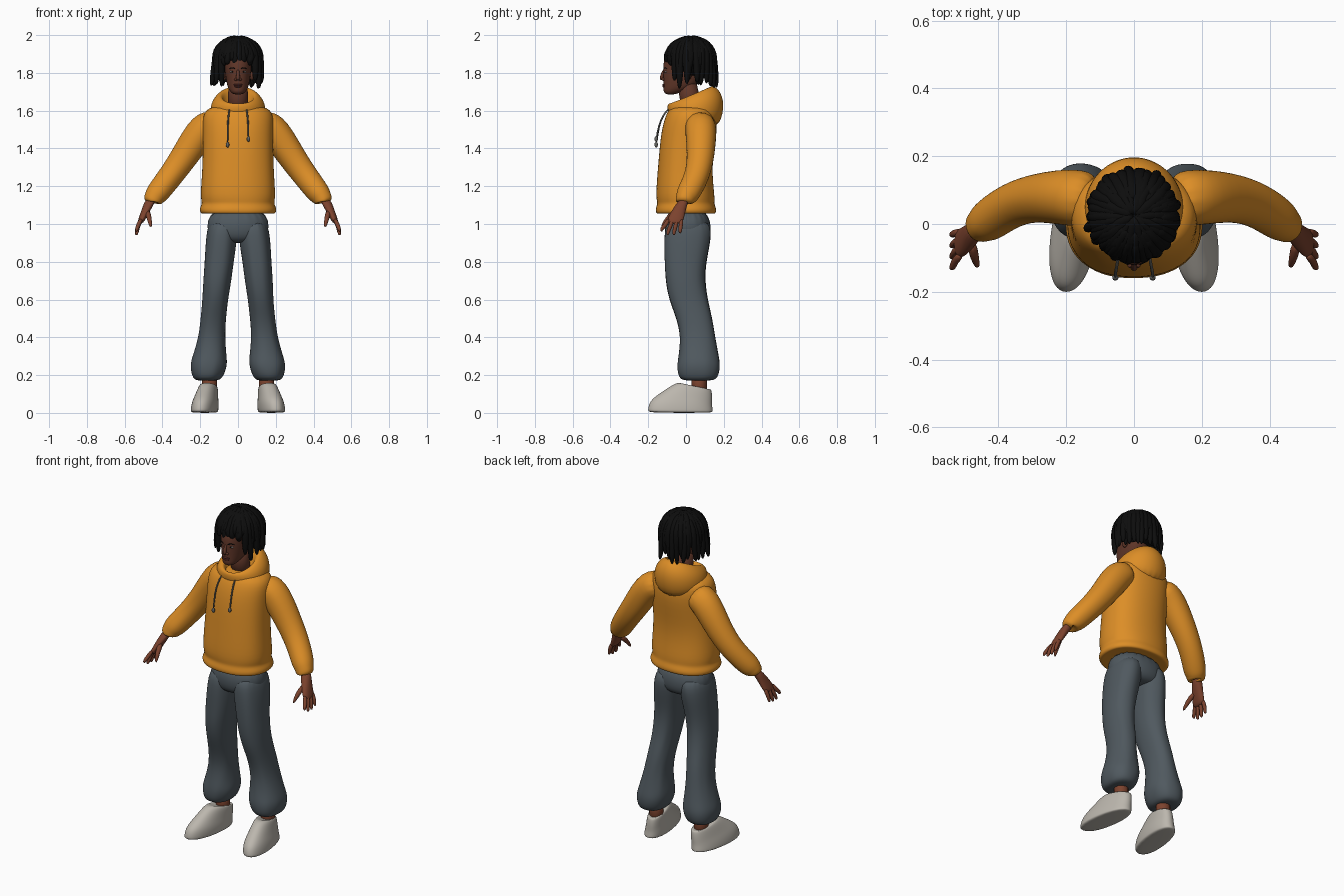
import bpy, bmesh, random
from math import sin, cos, tau, copysign
from mathutils import Vector
from random import uniform

random.seed(4)
default_cube = bpy.data.objects.get("Cube")
if default_cube:
    bpy.data.objects.remove(default_cube, do_unlink=True)


def material(name, red, green, blue):
    mat = bpy.data.materials.new(name)
    mat.use_nodes = True
    mat.diffuse_color = (red, green, blue, 1)
    shader = mat.node_tree.nodes["Principled BSDF"]
    shader.inputs["Base Color"].default_value = mat.diffuse_color
    shader.inputs["Roughness"].default_value = .8
    return mat


ORANGE = material("orange fleece", .72, .27, .02)
SLATE = material("slate trousers", .08, .1, .115)
SKIN = material("brown skin", .2, .055, .027)
FACE = material("deep brown face", .12, .038, .022)
LIP = material("dark lips", .1, .025, .02)
BLACK = material("black hair", .004, .004, .004)
SHOE = material("off white shoe", .5, .47, .42)
CORD = material("grey cord", .13, .13, .12)
EYE = material("eye white", .4, .36, .33)


def bridge(bm, rings):
    """Skin a list of point rings and cap both ends."""
    rows = [[bm.verts.new(point) for point in ring] for ring in rings]
    for lower, upper in zip(rows, rows[1:]):
        for i in range(len(lower)):
            bm.faces.new((lower[i - 1], lower[i], upper[i], upper[i - 1]))
    bm.faces.new(rows[0][::-1])
    bm.faces.new(rows[-1])


def finish(name, bm, mat, levels=1):
    """Turn the bmesh into a smooth shaded, subdivided object."""
    bmesh.ops.recalc_face_normals(bm, faces=bm.faces[:])
    mesh = bpy.data.meshes.new(name)
    bm.to_mesh(mesh)
    bm.free()
    mesh.materials.append(mat)
    for polygon in mesh.polygons:
        polygon.use_smooth = True
    obj = bpy.data.objects.new(name, mesh)
    bpy.context.collection.objects.link(obj)
    if levels:
        subdivision = obj.modifiers.new("rounding", "SUBSURF")
        subdivision.levels = subdivision.render_levels = levels


def straight(z):
    return 0


def loft(name, rows, mat, side=1, centre=straight, tilt=0, skew=0, wrinkle=0):
    """Stack rounded sections given as (z, half width, front y, back y)."""
    bm, rings, count, power = bmesh.new(), [], 20, .9
    for z, half_width, front, back in rows:
        ring = []
        for i in range(count):
            c, s = cos(tau * i / count), sin(tau * i / count)
            crease = 1 + uniform(-wrinkle, wrinkle)
            dx = copysign(abs(c) ** power, c) * half_width * crease
            dy = copysign(abs(s) ** power, s) * (back - front) / 2 * crease
            y = (front + back) / 2 + dy
            x = centre(z) + dx - skew * y
            ring.append((side * x, y, z + tilt * z * dy))
        rings.append(ring)
    bridge(bm, rings)
    finish(name, bm, mat, levels=2)


def add_tube(bm, path, side=1, count=8, wrinkle=0):
    """Sweep a circle along (x, y, z, radius) points."""
    points = [Vector((side * x, y, z)) for x, y, z, radius in path]
    rings = []
    for i, point in enumerate(points):
        before, after = points[max(i - 1, 0)], points[min(i + 1, len(points) - 1)]
        tangent = (after - before).normalized()
        across = tangent.cross(Vector((0, 1, .1))).normalized()
        upward = tangent.cross(across)
        ring = []
        for j in range(count):
            angle = tau * j / count
            radius = path[i][-1] * (1 + uniform(-wrinkle, wrinkle))
            ring.append(point + radius * (across * cos(angle) + upward * sin(angle)))
        rings.append(ring)
    bridge(bm, rings)


def tube(name, path, mat, side=1, count=8, wrinkle=0, levels=1):
    bm = bmesh.new()
    add_tube(bm, path, side, count, wrinkle)
    finish(name, bm, mat, levels)


def ball(name, centre, size, mat):
    bm = bmesh.new()
    bmesh.ops.create_uvsphere(bm, u_segments=16, v_segments=10, radius=1)
    bmesh.ops.scale(bm, vec=size, verts=bm.verts)
    bmesh.ops.translate(bm, vec=centre, verts=bm.verts)
    finish(name, bm, mat, levels=0)


# Hoodie body with a gathered hem
loft("hoodie_body", [
    (1.06, .17, -.13, .13), (1.05, .2, -.16, .16), (1.08, .21, -.165, .165),
    (1.11, .19, -.15, .15), (1.14, .205, -.165, .155), (1.3, .19, -.15, .135),
    (1.5, .19, -.135, .17), (1.6, .19, -.1, .16), (1.63, .12, -.07, .12),
], ORANGE, wrinkle=.012)

# Draped hood: each ring is wider, deeper and higher towards the back
bm, rings = bmesh.new(), []
for half_width, front, back, front_z, back_z in [
        (.14, -.09, .16, 1.57, 1.49), (.15, -.1, .2, 1.6, 1.58),
        (.14, -.1, .2, 1.63, 1.68), (.1, -.09, .15, 1.64, 1.74),
        (.08, -.07, .11, 1.63, 1.72), (.06, -.05, .08, 1.57, 1.62)]:
    ring = []
    for i in range(24):
        angle = tau * i / 24
        blend = (1 - cos(angle)) / 2
        rise = blend ** 2 if back_z < front_z else blend
        ring.append((half_width * sin(angle), front + (back - front) * blend,
                     front_z + (back_z - front_z) * rise))
    rings.append(ring)
bridge(bm, rings)
finish("hood", bm, ORANGE, levels=2)

# Trouser seat joining both legs
loft("trouser_seat", [(1.09, .16, -.11, .12), (.95, .17, -.12, .14),
                      (.91, .13, -.09, .11), (.9, .07, -.06, .08)], SLATE)

for side, label in ((1, "left_"), (-1, "right_")):
    # Sleeve with a bunched cuff
    tube(label + "sleeve", [
        (.11, .07, 1.53, .08), (.18, .08, 1.52, .09), (.28, .08, 1.36, .075),
        (.36, .06, 1.25, .067), (.43, .01, 1.16, .065), (.445, 0, 1.14, .053),
        (.46, -.01, 1.11, .05), (.45, 0, 1.12, .03),
    ], ORANGE, side, count=14, wrinkle=.035, levels=2)

    # Palm, four fingers fanned along y, and a thumb
    loft(label + "palm", [(1.14, .03, -.03, .02), (1.08, .025, -.07, 0),
                          (1.03, .02, -.1, -.01), (1, .015, -.1, -.02)],
         SKIN, side, centre=lambda z: .97 - .45 * z)
    bm = bmesh.new()
    for finger, tip_z in enumerate((.96, .94, .94, .95)):
        root, tip = .022 * finger - .09, .033 * finger - .13
        add_tube(bm, [(.51, root, 1.03, .013), (.53, (root + tip) / 2, .99, .012),
                      (.535, tip, tip_z + .015, .011), (.54, tip, tip_z, .006)], side)
    add_tube(bm, [(.48, -.05, 1.07, .017), (.47, -.1, 1.03, .015),
                  (.46, -.13, .98, .007)], side)
    finish(label + "fingers", bm, SKIN)

    # Trouser leg, gathered over the ankle
    loft(label + "trouser_leg", [
        (1.03, .07, -.1, .12), (.95, .085, -.12, .14), (.8, .078, -.115, .106),
        (.7, .074, -.11, .1), (.6, .068, -.09, .115), (.5, .067, -.05, .14),
        (.4, .07, -.03, .155), (.3, .09, -.04, .175), (.25, .1, -.05, .185),
        (.18, .08, -.04, .17), (.17, .05, 0, .13),
    ], SLATE, side, centre=lambda z: .18 - z / 10, wrinkle=.03)
    tube(label + "ankle", [(.15, .07, .05, .04), (.15, .07, .25, .04)],
         SKIN, side, count=12, levels=0)

    # Slip on shoe, toe turned out, collar higher in front
    loft(label + "shoe", [
        (0, .065, -.2, .14), (.01, .07, -.205, .145), (.05, .068, -.195, .14),
        (.08, .06, -.15, .14), (.11, .054, -.1, .14), (.15, .045, -.04, .135),
        (.13, .03, 0, .12),
    ], SHOE, side, centre=lambda z: .175 - z / 10, tilt=-1.5, skew=.13)

    # Hood cord with a weighted tip
    end = 1.45 if side > 0 else 1.42
    tube(label + "cord", [(.045, -.09, 1.61, .005), (.05, -.12, 1.58, .005),
                          (.055, -.145, 1.52, .005), (.055, -.157, end, .005)],
         CORD, side)
    ball(label + "cord_tip", (side * .055, -.158, end), (.009, .009, .015), CORD)

    # Eye, iris, brow, nostril and ear
    ball(label + "eye", (side * .03, -.105, 1.806), (.013, .009, .006), EYE)
    ball(label + "iris", (side * .03, -.111, 1.806), (.005, .004, .005), BLACK)
    tube(label + "brow", [(.013, -.12, 1.82, .003), (.03, -.113, 1.83, .004),
                          (.05, -.1, 1.82, .002)], BLACK, side)
    ball(label + "nostril", (side * .01, -.12, 1.766), (.01, .01, .008), FACE)
    ball(label + "ear", (side * .073, .01, 1.79), (.012, .02, .03), FACE)

# Neck, head, nose and lips
tube("neck", [(0, .04, 1.56, .055), (0, 0, 1.77, .05)], FACE, count=16, levels=0)
loft("head", [(1.685, .025, -.105, -.06), (1.7, .04, -.12, -.02),
              (1.72, .054, -.12, .04), (1.76, .064, -.12, .08),
              (1.85, .075, -.125, .11), (1.9, .07, -.105, .1),
              (1.94, .045, -.06, .07)], FACE)
tube("nose", [(0, -.112, 1.82, .008), (0, -.122, 1.8, .009),
              (0, -.13, 1.775, .012), (0, -.127, 1.76, .01)], FACE)
ball("upper_lip", (0, -.115, 1.737), (.023, .01, .006), LIP)
ball("lower_lip", (0, -.115, 1.728), (.02, .011, .006), LIP)

# Hair: a cap under tiers of thick hanging locks
crown = Vector((0, .025, 1.875))
ball("hair_cap", crown + Vector((0, .01, 0)), (.115, .115, .105), BLACK)
bm = bmesh.new()
for count, start, bend, reach in ((34, .55, 1.5, 1), (30, .3, 1.3, .55), (18, 0, .9, .2)):
    for i in range(count):
        angle = tau * (i + uniform(-.3, .3)) / count
        over_face = sin(angle) < -.72
        low = uniform(1.835, 1.865) if over_face else uniform(1.71, 1.76)
        flare = 1 if over_face else uniform(1, 1.12)
        twist = uniform(-.012, .012)
        path = []
        for step in range(4):
            polar = start + (bend - start) * step / 3
            x, y = sin(polar) * cos(angle), sin(polar) * sin(angle)
            point = crown + Vector((x * .122, y * .125, cos(polar) * .107))
            path.append((*point, uniform(.019, .024)))
        drop = max(.02, (point.z - low) * reach)
        for fall, radius in ((.5, .021), (.85, .015), (1, .005)):
            spread = 1 + (flare - 1) * fall
            path.append((point.x * spread + twist * fall, point.y * spread + twist * fall,
                         point.z - drop * fall, radius))
        add_tube(bm, path, count=6, wrinkle=.15)
finish("hair_locks", bm, BLACK)
